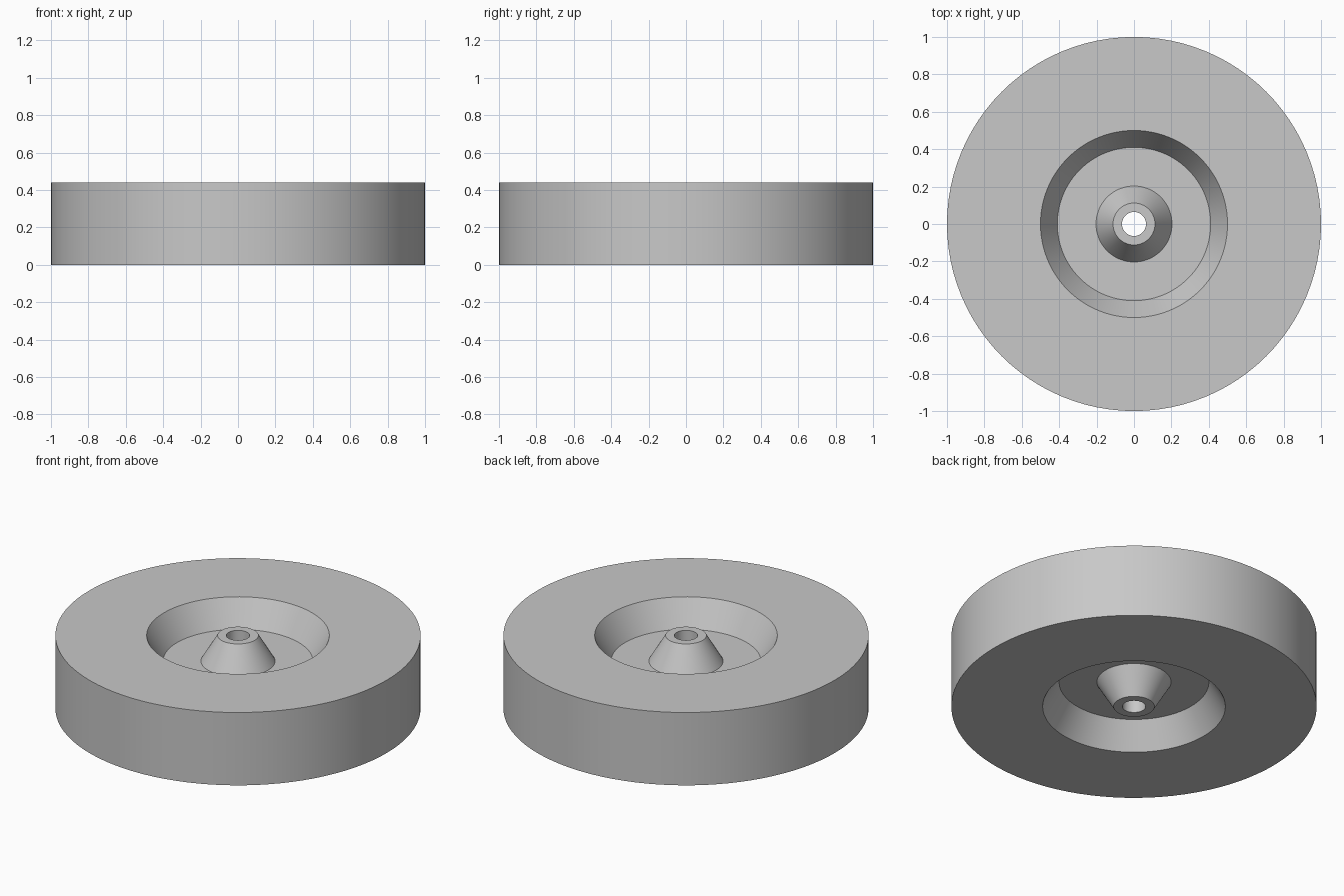
import bpy
import bmesh
import math

cube = bpy.data.objects.get("Cube")
if cube:
    bpy.data.objects.remove(cube, do_unlink=True)

HEIGHT = 0.44
MID = HEIGHT / 2
RECESS = 0.155   # depth of the dished ring on each face
SEGMENTS = 96

grey = bpy.data.materials.new("plain grey")
grey.use_nodes = True
colour = (0.58, 0.58, 0.58, 1)
grey.diffuse_color = colour
grey.node_tree.nodes["Principled BSDF"].inputs["Base Color"].default_value = colour


def lathe(name, profile):
    """Revolve a closed (radius, z) profile around the z axis."""
    bm = bmesh.new()
    verts = [bm.verts.new((r, 0, z)) for r, z in profile]
    edges = [bm.edges.new((v, verts[(i + 1) % len(verts)]))
             for i, v in enumerate(verts)]
    bmesh.ops.spin(bm, geom=verts + edges, cent=(0, 0, 0), axis=(0, 0, 1),
                   angle=math.tau, steps=SEGMENTS)
    bmesh.ops.remove_doubles(bm, verts=bm.verts[:], dist=0.0001)
    bmesh.ops.recalc_face_normals(bm, faces=bm.faces[:])
    mesh = bpy.data.meshes.new(name)
    bm.to_mesh(mesh)
    bm.free()
    mesh.materials.append(grey)
    obj = bpy.data.objects.new(name, mesh)
    bpy.context.collection.objects.link(obj)
    bpy.ops.object.select_all(action="DESELECT")
    obj.select_set(True)
    bpy.context.view_layer.objects.active = obj
    bpy.ops.object.shade_smooth_by_angle(angle=math.radians(30))
    return obj


# Upper half: bore, hub top, hub cone, recess floor, sloped wall, rim
upper = [(0.064, HEIGHT), (0.112, HEIGHT), (0.203, HEIGHT - RECESS),
         (0.41, HEIGHT - RECESS), (0.5, HEIGHT), (1.0, HEIGHT)]

# Lower half mirrors the upper half about the middle plane
lower = [(r, 2 * MID - z) for r, z in reversed(upper)]

# Solid wheel with a conical hub and centre bore
lathe("wheel", upper + lower)
